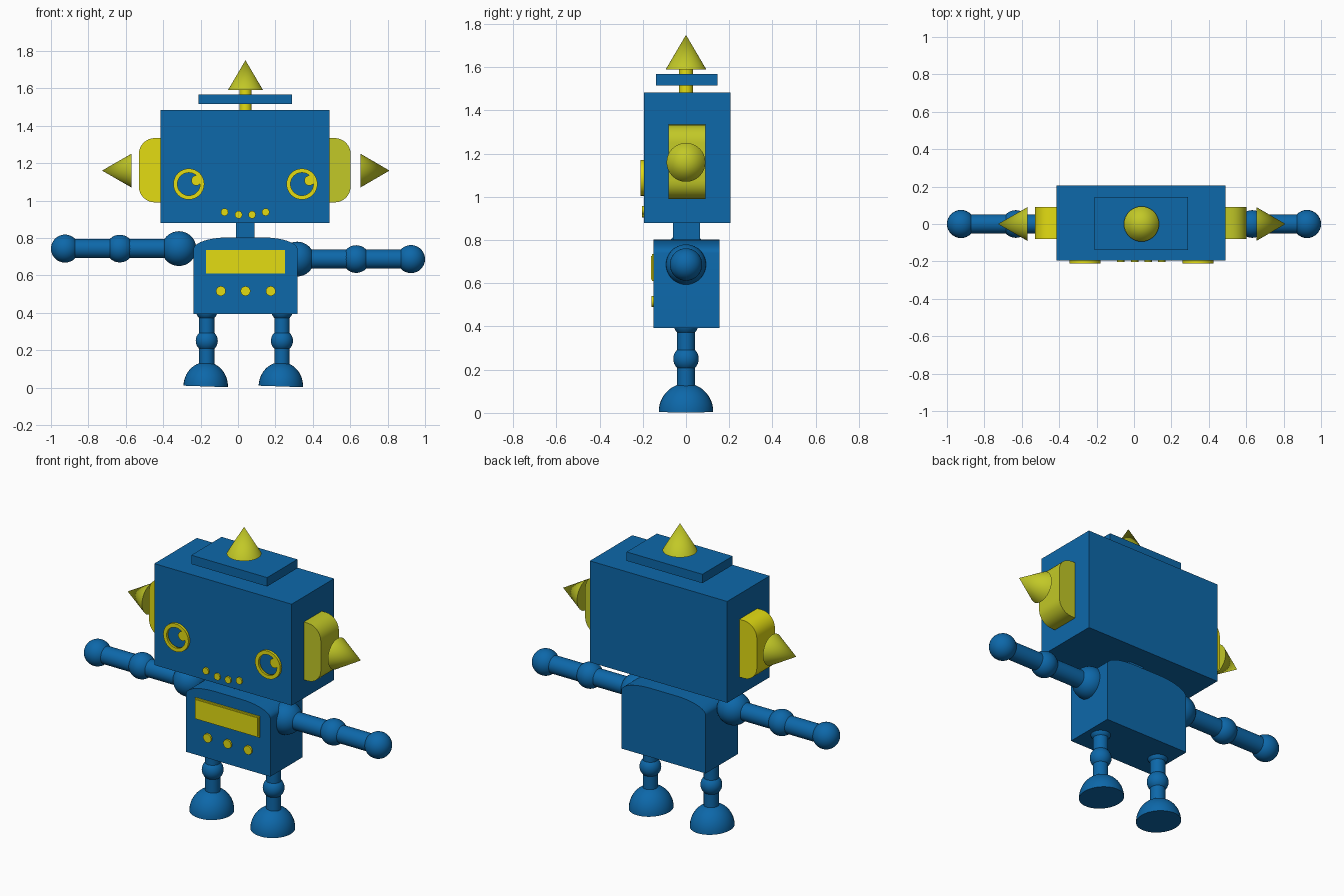
import bpy, math
from mathutils import Vector

if "Cube" in bpy.data.objects:
    bpy.data.objects.remove(bpy.data.objects["Cube"])


def material(name, rgb):
    m = bpy.data.materials.new(name)
    m.diffuse_color = (*rgb, 1)
    m.use_nodes = True
    m.node_tree.nodes["Principled BSDF"].inputs["Base Color"].default_value = m.diffuse_color
    return m


BLUE = material("blue", (0.004, 0.138, 0.40))
YELLOW = material("bright yellow", (0.77, 0.72, 0.006))
OLIVE = material("olive yellow", (0.54, 0.58, 0.02))


def finish(name, mat, smooth=True):
    ob = bpy.context.object
    ob.name = name
    ob.data.materials.clear()
    ob.data.materials.append(mat)
    if smooth:
        bpy.ops.object.shade_smooth_by_angle(angle=math.radians(35))
    return ob


def box(name, mat, lo, hi):
    lo, hi = Vector(lo), Vector(hi)
    bpy.ops.mesh.primitive_cube_add(size=1, location=(lo + hi) / 2)
    ob = finish(name, mat, False)
    ob.scale = hi - lo
    return ob


def ball(name, mat, loc, r):
    bpy.ops.mesh.primitive_uv_sphere_add(segments=32, ring_count=16, radius=r, location=loc)
    return finish(name, mat)


def cone(name, mat, a, b, r1, r2=0.0):
    """Cone or cylinder from point a to point b."""
    a, b = Vector(a), Vector(b)
    rot = (b - a).to_track_quat('Z', 'Y').to_euler()
    bpy.ops.mesh.primitive_cone_add(vertices=32, radius1=r1, radius2=r2, depth=(b - a).length,
                                    location=(a + b) / 2, rotation=rot)
    return finish(name, mat)


def rod(name, mat, a, b, r):
    return cone(name, mat, a, b, r, r)


def disc(name, mat, x, z, r, back, front):
    return rod(name, mat, (x, back, z), (x, front, z), r)


def mesh_object(name, mat, verts, faces):
    me = bpy.data.meshes.new(name)
    me.from_pydata(verts, [], faces)
    ob = bpy.data.objects.new(name, me)
    bpy.context.collection.objects.link(ob)
    bpy.ops.object.select_all(action='DESELECT')
    bpy.context.view_layer.objects.active = ob
    ob.select_set(True)
    bpy.ops.object.mode_set(mode='EDIT')
    bpy.ops.mesh.select_all(action='SELECT')
    bpy.ops.mesh.normals_make_consistent(inside=False)
    bpy.ops.object.mode_set(mode='OBJECT')
    return finish(name, mat)


def extrude_xz(name, mat, profile, y0, y1):
    n = len(profile)
    verts = [(x, y, z) for y in (y0, y1) for x, z in profile]
    faces = [list(range(n)), list(range(2 * n - 1, n - 1, -1))]
    faces += [(i, i + n, (i + 1) % n + n, (i + 1) % n) for i in range(n)]
    return mesh_object(name, mat, verts, faces)


def lathe(name, mat, profile, loc, n=32):
    """Spin an (r, z) profile around the z axis and cap its ends."""
    verts = [(r * math.cos(2 * math.pi * i / n), r * math.sin(2 * math.pi * i / n), z)
             for r, z in profile for i in range(n)]
    m = len(profile)
    faces = [(k * n + i, k * n + (i + 1) % n, (k + 1) * n + (i + 1) % n, (k + 1) * n + i)
             for k in range(m - 1) for i in range(n)]
    faces += [list(range(n)), list(range((m - 1) * n, m * n))]
    ob = mesh_object(name, mat, verts, faces)
    ob.location = loc
    return ob


def arc(cx, cz, a, b, t0, t1, n=8):
    return [(cx + a * math.cos(math.radians(t0 + (t1 - t0) * i / n)),
             cz + b * math.sin(math.radians(t0 + (t1 - t0) * i / n))) for i in range(n + 1)]


CX = 0.04   # centre line of head and body

# Head, neck and antenna
box("head", BLUE, (-0.415, -0.195, 0.88), (0.49, 0.205, 1.484))
box("neck", BLUE, (-0.01, -0.06, 0.78), (0.087, 0.065, 0.89))
rod("antenna_post", YELLOW, (CX, 0, 1.47), (CX, 0, 1.6), 0.033)
box("antenna_plate", BLUE, (-0.21, -0.14, 1.515), (0.29, 0.145, 1.568))
cone("antenna_tip", OLIVE, (CX, 0, 1.59), (CX, 0, 1.75), 0.094)

# Ears with rounded outer corners, and the spikes beside them
for side, s, inner, outer, base, tip, mat in (("left", -1, -0.41, -0.53, -0.57, -0.727, YELLOW),
                                              ("right", 1, 0.485, 0.602, 0.655, 0.81, OLIVE)):
    r = 0.085
    cx = outer - s * r
    prof = [(inner, 0.99)] + arc(cx, 0.99 + r, s * r, r, -90, 0) \
        + arc(cx, 1.334 - r, s * r, r, 0, 90) + [(inner, 1.334)]
    extrude_xz(side + "_ear", mat, prof, -0.08, 0.09)
    cone(side + "_ear_spike", OLIVE, (base, 0, 1.16), (tip, 0, 1.16), 0.09)

# Eyes: flat rings with small pupils
for side, x in (("left", -0.263), ("right", 0.342)):
    ring = lathe(side + "_eye_ring", YELLOW,
                 [(0.061, 0), (0.083, 0), (0.083, 0.02), (0.061, 0.02), (0.061, 0)],
                 (x, -0.19, 1.088))
    # Open the ring by dropping the caps
    import bmesh
    bm = bmesh.new()
    bm.from_mesh(ring.data)
    bmesh.ops.delete(bm, geom=[f for f in bm.faces if len(f.verts) > 4], context='FACES_ONLY')
    bmesh.ops.remove_doubles(bm, verts=bm.verts, dist=1e-5)
    bmesh.ops.recalc_face_normals(bm, faces=bm.faces)
    bm.to_mesh(ring.data)
    bm.free()
    ring.rotation_euler = (math.pi / 2, 0, 0)
    disc(side + "_pupil", YELLOW, x + 0.04, 1.107, 0.027, -0.19, -0.207)

# Mouth dots
for i, (x, z) in enumerate(((-0.072, 0.938), (0.003, 0.924), (0.075, 0.924), (0.148, 0.938))):
    disc(f"mouth_dot_{i + 1}", YELLOW, x, z, 0.02, -0.19, -0.204)

# Body with arched top
body = [(-0.238, 0.393), (0.318, 0.393)] + arc(0.128, 0.74, 0.19, 0.063, 0, 90, 10) \
    + arc(-0.048, 0.74, 0.19, 0.063, 90, 180, 10)
extrude_xz("body", BLUE, body, -0.15, 0.155)

# Chest panel and buttons
box("chest_panel", YELLOW, (-0.172, -0.157, 0.61), (0.25, -0.148, 0.735))
box("chest_panel_face", YELLOW, (-0.163, -0.161, 0.618), (0.241, -0.156, 0.727))
for i, x in enumerate((-0.092, 0.04, 0.175)):
    disc(f"button_{i + 1}", YELLOW, x, 0.516, 0.026, -0.145, -0.16)

# Arms
for side, s, z in (("left", -1, 0.743), ("right", 1, 0.687)):
    ball(side + "_shoulder", BLUE, (s * 0.316, 0, z), 0.093)
    rod(side + "_upper_arm", BLUE, (s * 0.32, 0, z), (s * 0.63, 0, z), 0.051)
    ball(side + "_elbow", BLUE, (s * 0.632, 0, z), 0.074)
    rod(side + "_forearm", BLUE, (s * 0.63, 0, z), (s * 0.92, 0, z), 0.051)
    ball(side + "_hand", BLUE, (s * 0.925, 0, z), 0.075)

# Legs and domed feet
for side, x in (("left", -0.167), ("right", 0.235)):
    ball(side + "_hip", BLUE, (x, 0, 0.415), 0.059)
    rod(side + "_thigh", BLUE, (x, 0, 0.25), (x, 0, 0.41), 0.041)
    ball(side + "_knee", BLUE, (x, 0, 0.25), 0.059)
    rod(side + "_shin", BLUE, (x, 0, 0.1), (x, 0, 0.25), 0.041)
    foot = lathe(side + "_foot", BLUE, arc(0, 0, 0.119, 0.13, 0, 85, 12), (x - 0.006, 0, 0.006))
    foot.scale.y = 1.06
    foot.rotation_euler.y = math.radians(2)
